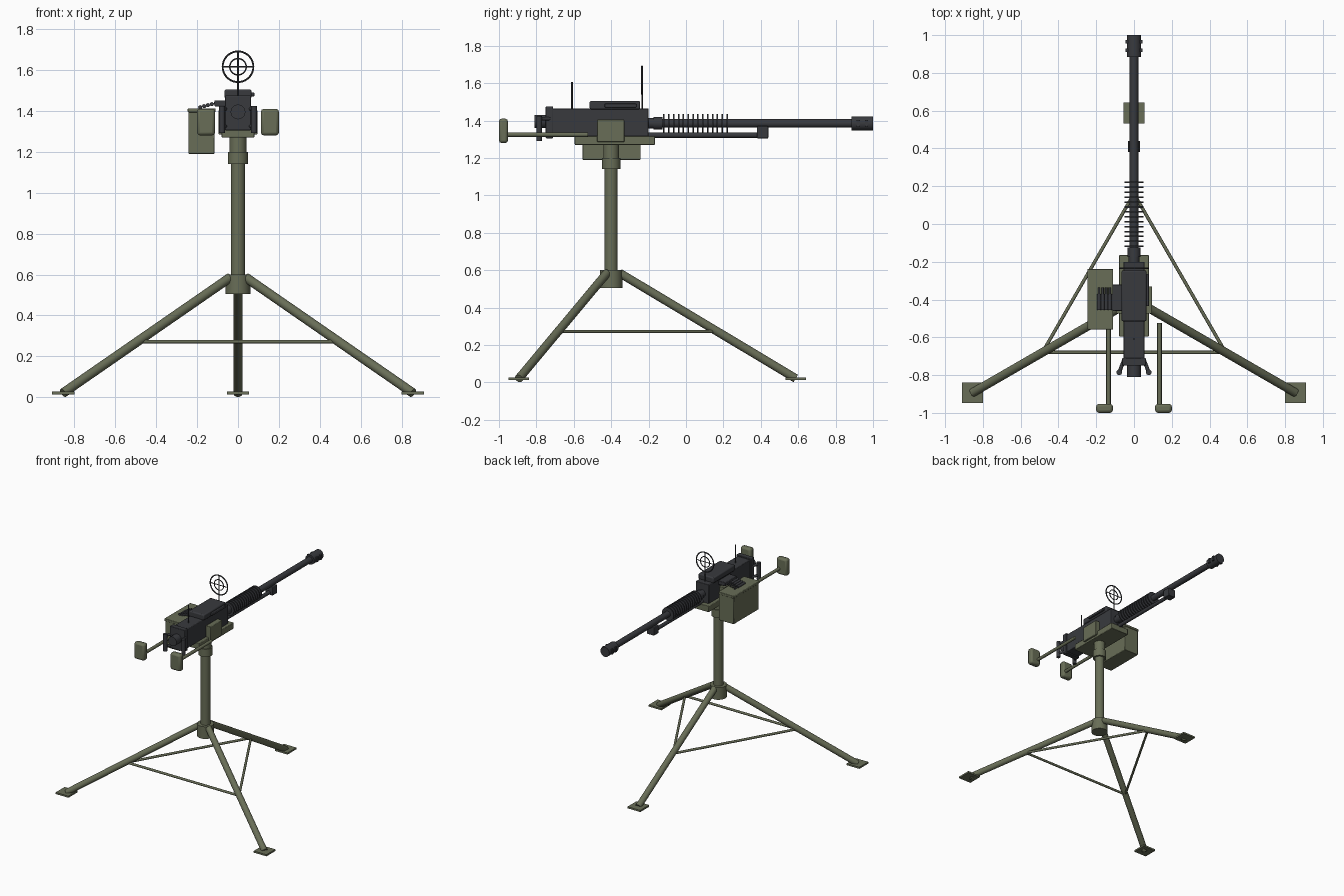
import bpy, bmesh, math
from mathutils import Vector, Matrix

cube = bpy.data.objects.get("Cube")
if cube:
    bpy.data.objects.remove(cube, do_unlink=True)


def material(name, color):
    mat = bpy.data.materials.new(name)
    mat.use_nodes = True
    mat.diffuse_color = (*color, 1)
    shader = mat.node_tree.nodes["Principled BSDF"]
    shader.inputs["Base Color"].default_value = (*color, 1)
    shader.inputs["Roughness"].default_value = 0.6
    return mat


OLIVE = material("olive_paint", (0.14, 0.155, 0.095))
STEEL = material("dark_steel", (0.04, 0.042, 0.048))
parts = []


def finish(name, bm, mat):
    mesh = bpy.data.meshes.new(name)
    bm.to_mesh(mesh)
    bm.free()
    mesh.materials.append(mat)
    obj = bpy.data.objects.new(name, mesh)
    bpy.context.collection.objects.link(obj)
    parts.append(obj)
    return obj


def box(name, x, y, z, mat, bevel=0.004):
    """Box spanning the (low, high) pairs x, y and z."""
    bm = bmesh.new()
    size = [b - a for a, b in (x, y, z)]
    mid = [(a + b) / 2 for a, b in (x, y, z)]
    bmesh.ops.create_cube(bm, size=1, matrix=Matrix.Translation(mid) @ Matrix.Diagonal((*size, 1)))
    obj = finish(name, bm, mat)
    if bevel:
        mod = obj.modifiers.new("bevel", "BEVEL")
        mod.width = bevel
        mod.segments = 2
    return obj


def rod(name, start, end, radius, mat, sides=24):
    """Capped cylinder between two points."""
    a, b = Vector(start), Vector(end)
    turn = (b - a).to_track_quat("Z", "Y").to_matrix().to_4x4()
    bm = bmesh.new()
    bmesh.ops.create_cone(bm, cap_ends=True, segments=sides, radius1=radius, radius2=radius,
                          depth=(b - a).length, matrix=Matrix.Translation((a + b) / 2) @ turn)
    return finish(name, bm, mat)


def ring(name, center, radius, thickness, mat):
    """Torus facing along y."""
    bpy.ops.mesh.primitive_torus_add(location=center, rotation=(math.pi / 2, 0, 0),
                                     major_radius=radius, minor_radius=thickness,
                                     major_segments=40, minor_segments=8)
    obj = bpy.context.object
    obj.name = name
    obj.data.materials.append(mat)
    parts.append(obj)


# Pedestal
PY = -0.4
for name, low, high, radius in (("hub", 0.505, 0.6, 0.06), ("post", 0.51, 1.2, 0.035),
                                ("collar", 1.14, 1.2, 0.05), ("swivel", 1.19, 1.28, 0.042)):
    rod(name, (0, PY, low), (0, PY, high), radius, OLIVE, 32)

# Tripod legs, foot plates and braces
def around(angle, r, z):
    return Vector((r * math.cos(angle), PY + r * math.sin(angle), z))

angles = [math.radians(a) for a in (90, 210, 330)]
for i, angle in enumerate(angles):
    foot = around(angle, 0.987, 0.021)
    rod(f"leg_{i}", around(angle, 0.045, 0.585), foot, 0.023, OLIVE)
    box(f"foot_plate_{i}", (foot.x - 0.055, foot.x + 0.055), (foot.y - 0.055, foot.y + 0.055),
        (0.014, 0.027), OLIVE, 0)
    rod(f"brace_{i}", around(angle, 0.56, 0.272), around(angles[i - 1], 0.56, 0.272), 0.009, OLIVE, 12)

# Cradle
box("cradle", (-0.08, 0.08), (-0.595, -0.165), (1.27, 1.318), OLIVE)

# Receiver
box("receiver", (-0.056, 0.056), (-0.72, -0.2), (1.315, 1.465), STEEL)
box("back_plate", (-0.064, 0.064), (-0.75, -0.71), (1.305, 1.475), STEEL)
box("top_cover", (-0.066, 0.066), (-0.515, -0.245), (1.46, 1.505), STEEL, 0.008)
box("cover_latch", (0.06, 0.08), (-0.435, -0.265), (1.47, 1.49), STEEL)
rod("rear_buffer", (0, -0.81, 1.395), (0, -0.74, 1.395), 0.036, STEEL)

# Paired side parts
for side, s in (("left", 1), ("right", -1)):
    def span(a, b):
        return tuple(sorted((s * a, s * b)))
    box(f"side_plate_{side}", span(0.055, 0.095), (-0.475, -0.33), (1.285, 1.405), OLIVE)
    box(f"shoulder_pad_{side}", span(0.112, 0.2), (-1, -0.952), (1.28, 1.41), OLIVE, 0.014)
    rod(f"shoulder_bar_{side}", (s * 0.135, -0.96, 1.325), (s * 0.135, -0.525, 1.325), 0.012, OLIVE, 16)
    rod(f"grip_{side}", (s * 0.078, -0.785, 1.292), (s * 0.078, -0.785, 1.425), 0.015, STEEL, 16)
    for level, z in (("upper", 1.41), ("lower", 1.325)):
        rod(f"grip_arm_{level}_{side}", (s * 0.055, -0.725, z), (s * 0.078, -0.785, z), 0.01, STEEL, 12)

# Barrel with cooling fins
BZ = 1.385
for name, start, end, radius in (("barrel", -0.2, 0.93, 0.023), ("barrel_socket", -0.21, -0.17, 0.028),
                                 ("barrel_nut", -0.175, -0.125, 0.034),
                                 ("muzzle_brake", 0.885, 1, 0.038)):
    rod(name, (0, start, BZ), (0, end, BZ), radius, STEEL)
for i in range(14):
    y = -0.118 + i * 0.026
    rod(f"cooling_fin_{i}", (0, y - 0.004, BZ), (0, y + 0.004, BZ), 0.05, STEEL)
for i, y in enumerate((0.92, 0.965)):
    box(f"muzzle_port_{i}", (-0.044, 0.044), (y - 0.009, y + 0.009), (BZ - 0.019, BZ + 0.019), STEEL, 0)

# Gas tube
rod("gas_tube", (0, -0.2, 1.322), (0, 0.4, 1.322), 0.014, STEEL, 16)
box("gas_block", (-0.032, 0.032), (0.38, 0.44), (1.305, 1.37), STEEL)

# Sights
RING_Z, RY = 1.616, -0.235
ring("sight_ring_outer", (0, RY, RING_Z), 0.075, 0.0045, STEEL)
ring("sight_ring_inner", (0, RY, RING_Z), 0.04, 0.0035, STEEL)
rod("sight_stem", (0, RY, 1.46), (0, RY, RING_Z + 0.075), 0.004, STEEL, 10)
rod("sight_crossbar", (-0.075, RY, RING_Z), (0.075, RY, RING_Z), 0.003, STEEL, 10)
rod("rear_sight_post", (0, -0.61, 1.46), (0, -0.61, 1.605), 0.005, STEEL, 10)

# Ammunition box and feed
box("ammo_box", (-0.242, -0.114), (-0.554, -0.242), (1.19, 1.4), OLIVE)
box("ammo_box_lid", (-0.246, -0.11), (-0.558, -0.238), (1.393, 1.412), OLIVE)
box("feed_tray", (-0.115, -0.05), (-0.46, -0.32), (1.422, 1.452), STEEL)
for i in range(5):
    x, z = -0.185 + i * 0.019, 1.418 + i * 0.005
    rod(f"round_{i}", (x, -0.455, z), (x, -0.37, z), 0.01, STEEL, 12)
    rod(f"round_tip_{i}", (x, -0.375, z), (x, -0.335, z), 0.006, STEEL, 12)

# Smooth shading with crisp edges
bpy.ops.object.select_all(action="DESELECT")
for obj in parts:
    obj.select_set(True)
bpy.context.view_layer.objects.active = parts[0]
bpy.ops.object.shade_smooth_by_angle(angle=math.radians(35))
